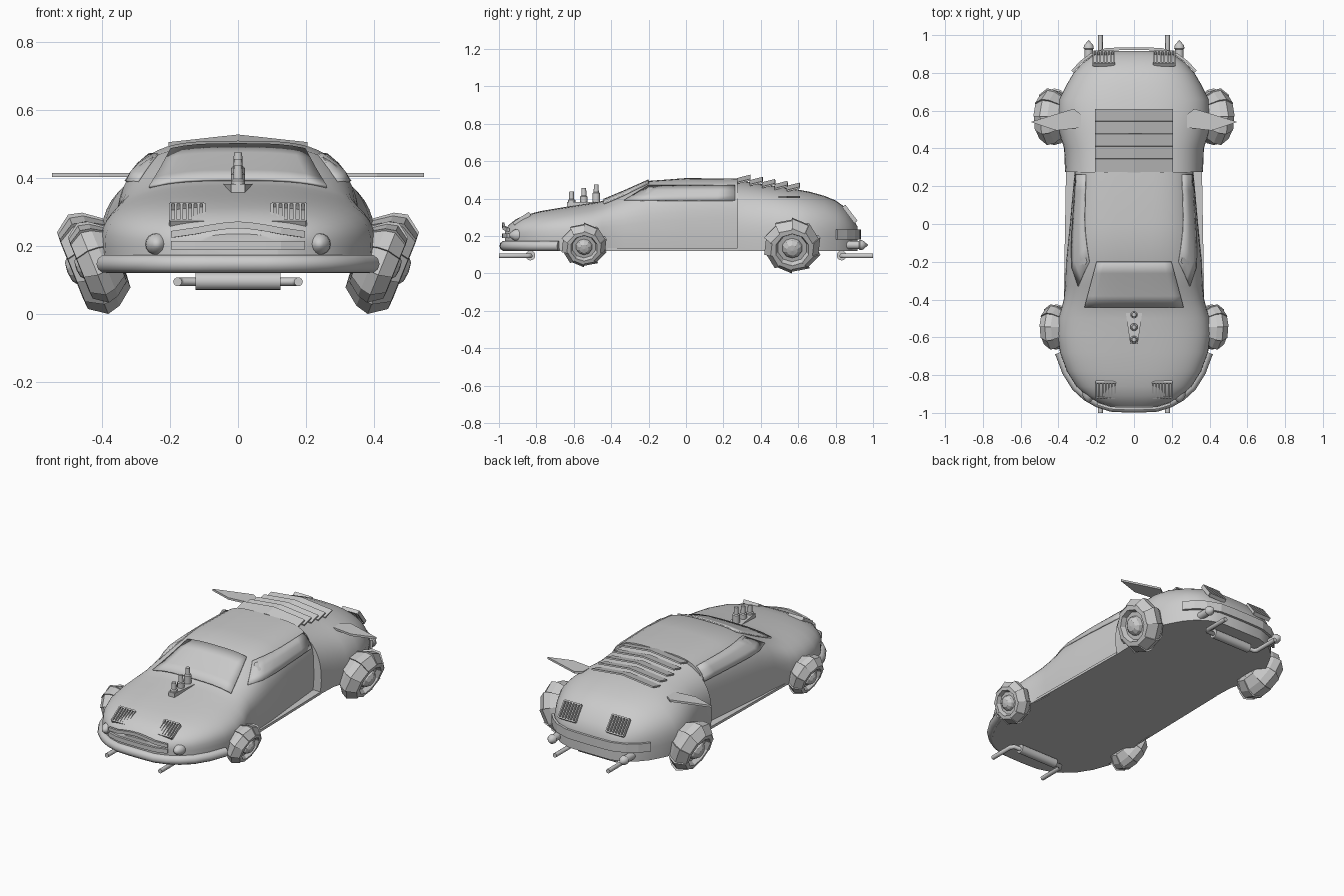
import bpy, bmesh
from math import sin, cos, pi, radians
from mathutils import Vector, Matrix

if "Cube" in bpy.data.objects:
    bpy.data.objects.remove(bpy.data.objects["Cube"])

FLOOR, BELT = 0.12, 0.20
# stations: y, half width, top height, roundness exponent
FRONT = [(-.967, .12, .235, 2.5), (-.945, .19, .262, 2.5), (-.91, .25, .29, 2.6), (-.86, .305, .312, 2.6),
         (-.78, .355, .333, 2.7), (-.68, .392, .35, 2.7), (-.58, .405, .366, 2.7), (-.5, .4, .378, 2.8),
         (-.45, .385, .387, 3.1), (-.4, .372, .408, 3.1), (-.33, .365, .437, 3.1), (-.2, .36, .495, 3.2),
         (0, .34, .51, 3.5), (.275, .315, .507, 4)]
REAR = [(.275, .365, .5, 2.6), (.4, .37, .478, 2.6), (.48, .395, .466, 2.6), (.58, .405, .452, 2.6),
        (.66, .395, .437, 2.6), (.74, .355, .415, 2.6), (.8, .32, .39, 2.6), (.85, .275, .355, 2.6),
        (.89, .22, .3, 2.6), (.917, .14, .25, 2.6)]


def station(table, y):
    for a, b in zip(table, table[1:]):
        if y <= b[0]:
            k = max(0, (y - a[0]) / (b[0] - a[0]))
            return [p + (q - p) * k for p, q in zip(a, b)]
    return table[-1]


def z_at(table, x, y):
    _, w, top, n = station(table, y)
    return BELT + (top - BELT) * max(0, 1 - (abs(x) / w) ** n) ** (1 / n)


def x_at(table, z, y):
    _, w, top, n = station(table, y)
    return w * max(0, 1 - max(0, (z - BELT) / (top - BELT)) ** n) ** (1 / n)


def mesh(name, verts, faces, mirror=False, smooth=None, thick=0):
    me = bpy.data.meshes.new(name)
    me.from_pydata([tuple(v) for v in verts], [], faces)
    bm = bmesh.new()
    bm.from_mesh(me)
    bmesh.ops.recalc_face_normals(bm, faces=bm.faces)
    bm.to_mesh(me)
    bm.free()
    ob = bpy.data.objects.new(name, me)
    bpy.context.collection.objects.link(ob)
    if smooth:
        bpy.ops.object.select_all(action='DESELECT')
        ob.select_set(True)
        bpy.context.view_layer.objects.active = ob
        bpy.ops.object.shade_smooth_by_angle(angle=radians(smooth))
    if thick:
        m = ob.modifiers.new("thickness", 'SOLIDIFY')
        m.thickness, m.offset = thick, 0
    if mirror:
        ob.modifiers.new("mirror", 'MIRROR')
    return ob


def grid_faces(rows, cols):
    return [(r * cols + c, r * cols + c + 1, (r + 1) * cols + c + 1, (r + 1) * cols + c)
            for r in range(rows - 1) for c in range(cols - 1)]


def grid(name, rows, **kw):
    cols = len(rows[0])
    return mesh(name, [v for r in rows for v in r], grid_faces(len(rows), cols), **kw)


def prism(name, pts, z0, z1, **kw):
    n = len(pts)
    verts = [(x, y, z0) for x, y in pts] + [(x, y, z1) for x, y in pts]
    faces = [tuple(range(n)), tuple(range(n, 2 * n))]
    faces += [(i, (i + 1) % n, n + (i + 1) % n, n + i) for i in range(n)]
    return mesh(name, verts, faces, **kw)


def lathe(name, profile, origin, axis, sides=16, **kw):
    # profile points are (radius, distance along axis)
    rot = Vector(axis).to_track_quat('Z', 'Y').to_matrix()
    rows = [[Vector(origin) + rot @ Vector((r * cos(2 * pi * i / sides), r * sin(2 * pi * i / sides), h))
             for i in range(sides + 1)] for r, h in profile]
    ob = grid(name, rows, smooth=40, **kw)
    w = ob.modifiers.new("weld", 'WELD')
    w.merge_threshold = .0002
    return ob


def tube(name, pts, radius):
    cu = bpy.data.curves.new(name, 'CURVE')
    cu.dimensions, cu.bevel_depth, cu.bevel_resolution, cu.use_fill_caps = '3D', radius, 3, True
    s = cu.splines.new('POLY')
    s.points.add(len(pts) - 1)
    for p, c in zip(s.points, pts):
        p.co = (*c, 1)
    ob = bpy.data.objects.new(name, cu)
    bpy.context.collection.objects.link(ob)
    bpy.ops.object.select_all(action='DESELECT')
    ob.select_set(True)
    bpy.context.view_layer.objects.active = ob
    bpy.ops.object.convert(target='MESH')


# body shells lofted through the stations
def loft(name, table):
    arc, rows = 28, []
    for y, w, top, n in table:
        row = [(-w * .98, y, FLOOR)]
        for i in range(arc + 1):
            t = pi - pi * i / arc
            c, s = cos(t), max(0, sin(t))
            row.append((w * abs(c) ** (2 / n) * (1 if c > 0 else -1), y, BELT + (top - BELT) * s ** (2 / n)))
        rows.append(row + [(w * .98, y, FLOOR)])
    m, k = arc + 3, len(rows)
    faces = grid_faces(k, m) + [tuple(range(m)), tuple(range((k - 1) * m, k * m))]
    faces += [(r * m, (r + 1) * m, (r + 2) * m - 1, (r + 1) * m - 1) for r in range(k - 1)]
    mesh(name, [v for r in rows for v in r], faces, smooth=32)


loft("front_body", FRONT)
loft("rear_body", REAR)
prism("sill", [(.372, -.42), (.36, .28), (.29, .28)], .12, .135, mirror=True)

# glass panels following the body
grid("windshield", [[(u * (.262 - .064 * k), -.44 + .24 * k, z_at(FRONT, u * (.262 - .064 * k), -.44 + .24 * k) + .004)
                     for u in [i / 5 - 1 for i in range(11)]] for k in (0, .25, .5, .75, 1)], thick=.008, smooth=30)
rows = []
for k in (0, .33, .66, 1):
    z, y0 = .39 + .08 * k, -.33 + .13 * k
    rows.append([(x_at(FRONT, z, y) + .003, y, z) for y in [y0 + (.262 - y0) * i / 6 for i in range(7)]])
grid("side_window", rows, mirror=True, thick=.008, smooth=30)

# rear window louvres
for i in range(5):
    y = .275 + .066 * i
    zb = z_at(REAR, 0, y)
    rows = [[(x, yy, zz - .022 * abs(x) / .2) for x in (-.205, 0, .205)]
            for yy, zz in ((y, zb + .006), (y + .07, zb + .024))]
    grid("louvre", rows, thick=.009)

# rear winglets
prism("winglet", [(.28, .51), (.41, .495), (.548, .54), (.32, .61), (.28, .58)], .403, .415, mirror=True)


# tilted wheels with stepped tread segments
def wheel(name, centre, s, n=10):
    a, u = Vector((.927, 0, -.375)), Vector((.375, 0, .927))
    prof = [(0, -.15), (.11, -.14), (.148, -.09), (.158, -.05), (.122, 0), (.092, .002), (.08, -.025),
            (.056, -.025), (.05, -.005), (.03, .012), (0, .016)]
    verts, faces, m = [], [], len(prof)
    for i in range(n):
        b = len(verts)
        for e in (0, 1):
            t = 2 * pi * (i + e) / n
            for r, h in prof:
                rr = s * r * (.93 if e and r > .1 else 1)
                verts.append(Vector(centre) + a * h * s + u * (rr * cos(t)) + Vector((0, rr * sin(t), 0)))
        faces += [(b + j, b + j + 1, b + m + j + 1, b + m + j) for j in range(m - 1)]
        faces += [tuple(range(b, b + m)), tuple(range(b + m, b + 2 * m))]
    mesh(name, verts, faces, mirror=True)


wheel("rear_wheel", (.488, .568, .127), 1)
wheel("front_wheel", (.465, -.545, .135), .8)


# slatted vents
def vent(name, centre, angle, w, h):
    boxes = [(0, h / 2, w, .008), (0, -h / 2, w, .008)]
    boxes += [(-w / 2 + w * i / 6, 0, .008, h) for i in range(7)]
    bm = bmesh.new()
    for x, y, sx, sy in boxes:
        bmesh.ops.create_cube(bm, size=1, matrix=Matrix.Translation((x, y, 0)) @ Matrix.Diagonal((sx, sy, .022, 1)))
    bm.transform(Matrix.Translation(centre) @ Matrix.Rotation(angle, 4, 'X'))
    me = bpy.data.meshes.new(name)
    bm.to_mesh(me)
    bm.free()
    ob = bpy.data.objects.new(name, me)
    bpy.context.collection.objects.link(ob)
    ob.modifiers.new("mirror", 'MIRROR')


vent("front_vent", (.15, -.878, .292), radians(33), .1, .095)
vent("rear_vent", (.16, .876, .318), radians(-53), .11, .1)


# trim that wraps round the ends of the body
def outline(table, limit, extra):
    half = [(station(table, y)[1], y) for y in [s[0] for s in table] if abs(y) >= limit]
    half.sort(key=lambda p: -abs(p[1]))
    half = [(x + extra * .7, y * (1 + extra * .8)) for x, y in half]
    mid = [(half[0][0] * k, half[0][1] * (1.004 - .004 * k * k)) for k in (.66, .33, 0, -.33, -.66)]
    return half[::-1] + mid + [(-x, y) for x, y in half]


def band(name, path, height, thick=.014):
    grid(name, [[(x, y, height(x) + d) for x, y in path] for d in (-.5 * thick, .5 * thick)], thick=.014)


tube("front_bumper", [(x, y, .147) for x, y in outline(FRONT, .67, 0)], .027)
nose = outline(FRONT, .94, .008)
band("grille_arch", nose, lambda x: .262 - .028 * min(1, abs(x) / .17) ** 1.5, .02)
band("grille_bar", nose, lambda x: .202, .026)
band("tail_light_band", outline(REAR, .79, .01), lambda x: .208, .052)

# lamps and tail pipes
lathe("headlight", [(0, -.03), (.012, -.026), (.031, 0), (.033, .02), (.03, .06), (0, .07)],
      (.24, -.915, .205), (0, 1, 0), mirror=True)
lathe("tail_pipe", [(0, 0), (.022, 0), (.022, .085), (.027, .09), (.025, .105), (0, .135)],
      (.24, .84, .152), (0, 1, 0), mirror=True)

# prongs and crossbars under both ends
for s, end in ((-1, "front"), (1, "rear")):
    tube(end + "_prongs", [(-.178, s, .094), (-.178, s * .85, .094), (-.165, s * .832, .094),
                           (.165, s * .832, .094), (.178, s * .85, .094), (.178, s, .094)], .013)
    lathe(end + "_crossbar", [(0, 0), (.026, 0), (.026, .25), (0, .25)], (-.125, s * .832, .096), (1, 0, 0))

# bonnet stacks on a wedge plate
prism("stack_plate", [(-.02, -.635), (.02, -.635), (.045, -.46), (-.045, -.46)], .35, .383)
for i in range(3):
    y, z = -.612 + .066 * i, .437 + .019 * i
    lathe("stack", [(0, .36 - z), (.02, .36 - z), (.02, -.045), (.014, -.04), (.012, 0), (0, 0)], (0, y, z), (0, 0, 1), 12)
